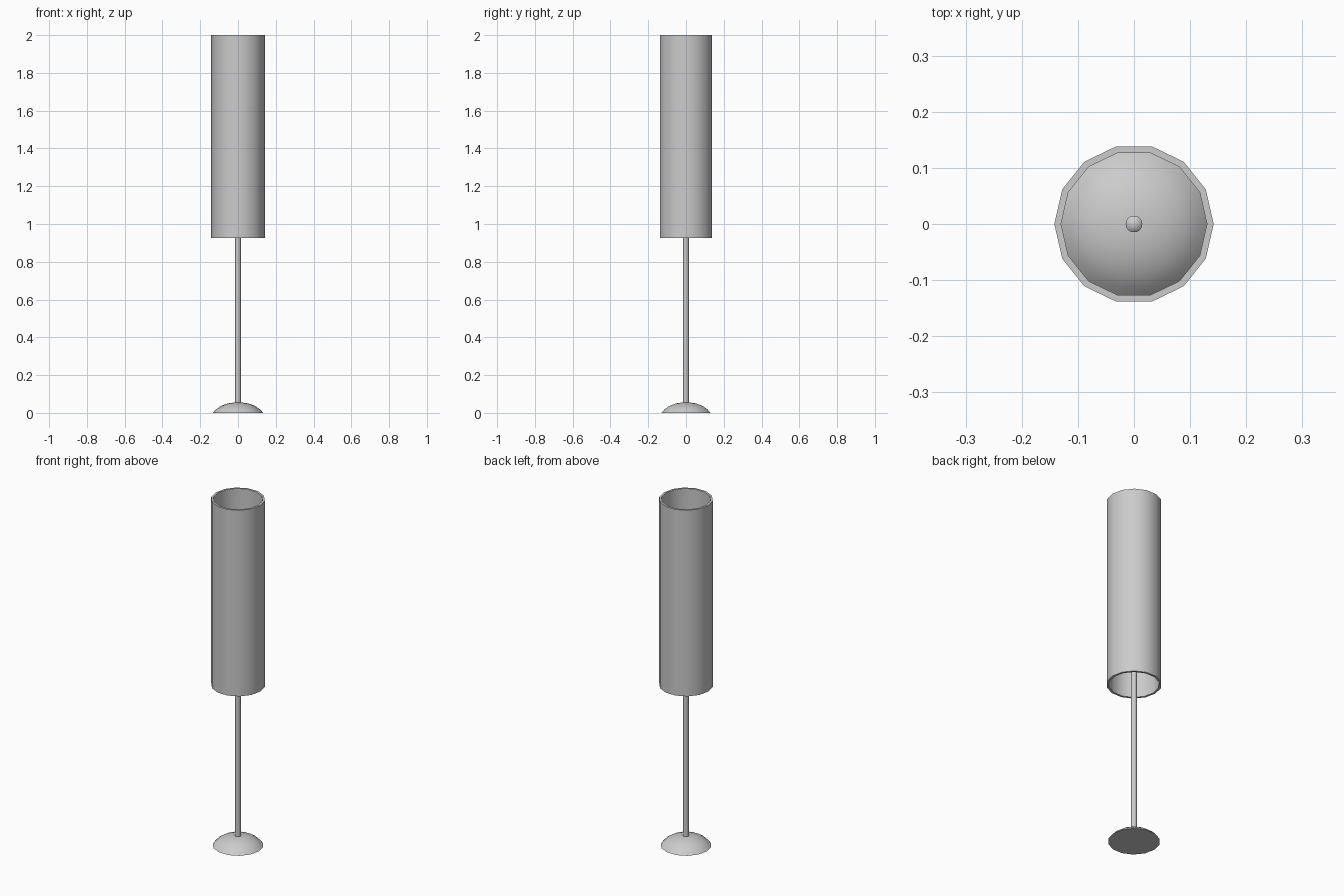
import bpy, bmesh, math

if "Cube" in bpy.data.objects:
    bpy.data.objects.remove(bpy.data.objects["Cube"])

SIDES = 14


def lathe(name, profile, sides=SIDES, closed=False):
    """Revolve (radius, z) points about z; radius 0 makes a pole point."""
    bm = bmesh.new()
    rings = []
    for r, z in profile:
        if r == 0:
            rings.append([bm.verts.new((0, 0, z))] * sides)
        else:
            rings.append([bm.verts.new((r * math.cos(2 * math.pi * i / sides),
                                        r * math.sin(2 * math.pi * i / sides), z))
                          for i in range(sides)])
    pairs = list(zip(rings, rings[1:]))
    if closed:
        pairs.append((rings[-1], rings[0]))
    for a, b in pairs:
        for i in range(sides):
            j = (i + 1) % sides
            bm.faces.new(list(dict.fromkeys((a[i], a[j], b[j], b[i]))))
    bmesh.ops.recalc_face_normals(bm, faces=bm.faces)
    mesh = bpy.data.meshes.new(name)
    bm.to_mesh(mesh)
    bm.free()
    obj = bpy.data.objects.new(name, mesh)
    bpy.context.collection.objects.link(obj)
    bpy.ops.object.select_all(action='DESELECT')
    obj.select_set(True)
    bpy.context.view_layer.objects.active = obj
    bpy.ops.object.shade_smooth_by_angle(angle=math.radians(40))
    return obj


# Domed foot with a flat underside
lathe("base", [(0, 0), (0.134, 0), (0.115, 0.02), (0.09, 0.037),
               (0.055, 0.05), (0.02, 0.055), (0, 0.055)])

# Thin pole with a pointed tip, ending inside the shade
lathe("pole", [(0, 0.04), (0.015, 0.04), (0.015, 1.45), (0, 1.465)])

# Tall open tube shade with wall thickness
lathe("shade", [(0.142, 0.925), (0.142, 2.0), (0.13, 2.0), (0.13, 0.925)],
      closed=True)
